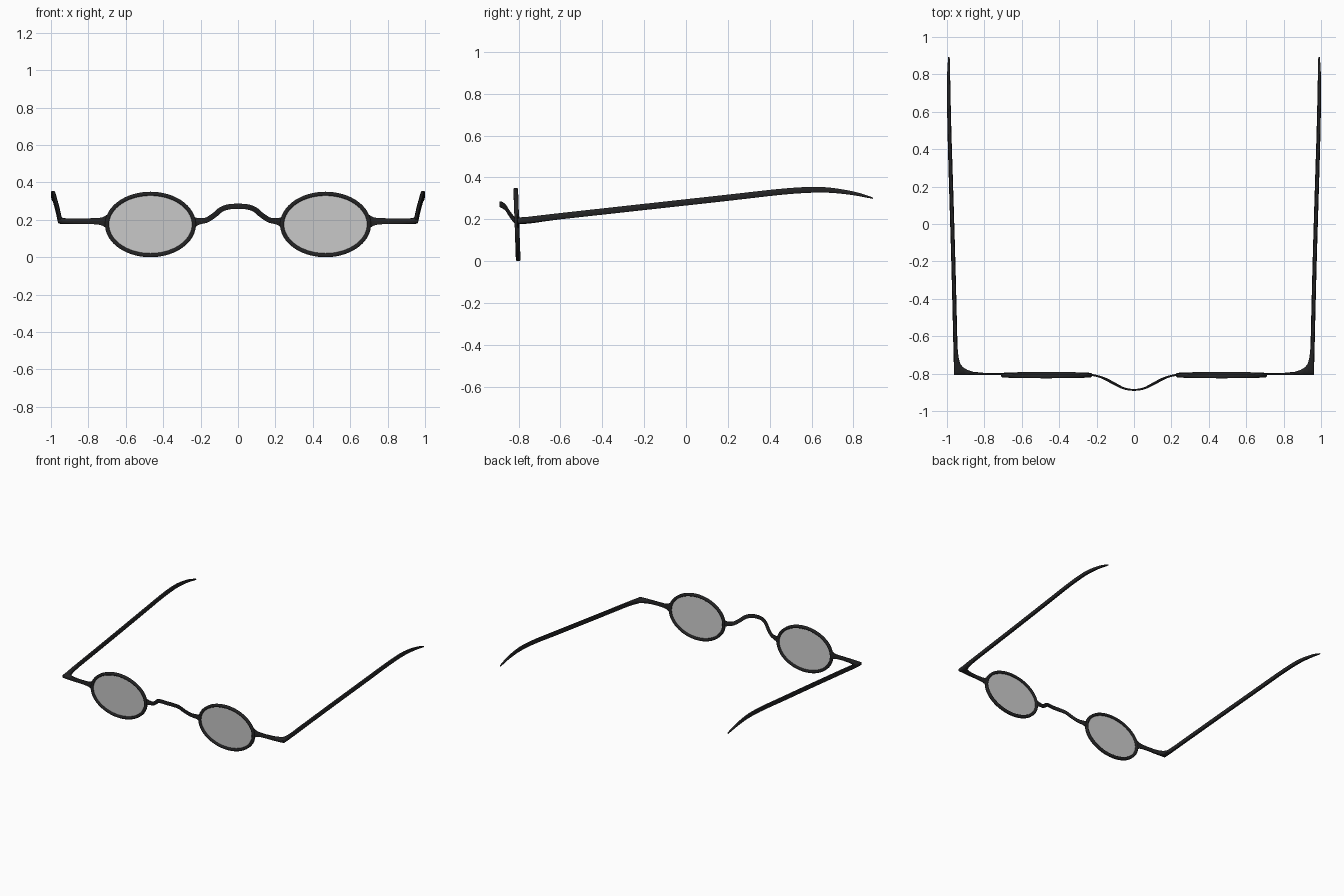
import bpy, bmesh
from math import sin, cos, pi
from mathutils import Vector as V

if "Cube" in bpy.data.objects:
    bpy.data.objects.remove(bpy.data.objects["Cube"])


def material(name, rgba):
    m = bpy.data.materials.new(name)
    m.diffuse_color = rgba
    m.use_nodes = True
    m.node_tree.nodes["Principled BSDF"].inputs["Base Color"].default_value = m.diffuse_color
    return m


BLACK = material("dark_frame", (0.017, 0.017, 0.018, 1))
TINT = material("tinted_lens", (0.52, 0.52, 0.52, 0.5))
SECTION = [(1, -.6), (1, .6), (.65, 1), (-.65, 1), (-1, .6), (-1, -.6), (-.65, -1), (.65, -1)]


def finish(name, bm, mat, mirror=True):
    bmesh.ops.recalc_face_normals(bm, faces=bm.faces[:])
    me = bpy.data.meshes.new(name)
    bm.to_mesh(me)
    bm.free()
    ob = bpy.data.objects.new(name, me)
    bpy.context.collection.objects.link(ob)
    me.materials.append(mat)
    bpy.context.view_layer.objects.active = ob
    ob.select_set(True)
    bpy.ops.object.shade_smooth_by_angle(angle=0.9)
    ob.select_set(False)
    if mirror:
        mod = ob.modifiers.new("mirror", 'MIRROR')
        mod.use_mirror_merge = False
    return ob


def sweep(name, stations, closed=False, mirror=True):
    """Skin rounded sections; a station is (centre, half vector a, half vector b)."""
    bm = bmesh.new()
    rings = [[bm.verts.new(c + a * u + b * v) for u, v in SECTION] for c, a, b in stations]
    n, k = len(rings), len(SECTION)
    for i in range(n if closed else n - 1):
        r, s = rings[i], rings[(i + 1) % n]
        for j in range(k):
            bm.faces.new((r[j], r[(j + 1) % k], s[(j + 1) % k], s[j]))
    if not closed:
        bm.faces.new(rings[0])
        bm.faces.new(rings[-1])
    return finish(name, bm, BLACK, mirror)


def smooth(pts, steps):
    """Catmull-Rom interpolation of equal-length tuples."""
    p = [pts[0]] + pts + [pts[-1]]
    out = []
    for i in range(1, len(p) - 2):
        for s in range(steps):
            t = s / steps
            out.append(tuple(
                .5 * (2 * b + (c - a) * t + (2 * a - 5 * b + 4 * c - d) * t * t + (3 * b - a - 3 * c + d) * t ** 3)
                for a, b, c, d in zip(*p[i - 1:i + 3])))
    return out + [pts[-1]]


# Oval rims, leaning slightly forward at the top
CX, CZ, CY, A, B, LEAN = .468, .175, -.808, .2325, .1645, -.035


def oval(t, a, b):
    return V((CX + a * cos(t), CY + LEAN * b * sin(t), CZ + b * sin(t)))


N = 72
depth = V((0, .011, 0))
rim = []
for i in range(N):
    t = 2 * pi * i / N
    out = V((cos(t) / A, 0, sin(t) / B)).normalized() * .0105
    rim.append((oval(t, A, B), out, depth))
sweep("rim", rim, closed=True)

# Tinted lenses
bm = bmesh.new()
bm.faces.new([bm.verts.new(oval(2 * pi * i / N, A, B)) for i in range(N)])
finish("lens", bm, TINT)

# Arched nose bridge: x, y, z, half height
half = [(.234, -.808, .188, .034), (.222, -.808, .19, .022), (.2, -.812, .193, .016), (.165, -.823, .2, .014),
        (.125, -.843, .226, .014), (.09, -.862, .255, .014), (.05, -.88, .269, .014)]
path = [(-x, y, z, h) for x, y, z, h in half] + [(0, -.887, .272, .014)] + half[::-1]
path = smooth(path, 5)
bridge = []
for i, (x, y, z, h) in enumerate(path):
    t = V(path[min(i + 1, len(path) - 1)][:3]) - V(path[max(i - 1, 0)][:3])
    up = V((-t.z, 0, t.x)).normalized()
    bridge.append((V((x, y, z)), t.cross(up).normalized() * .005, up * h))
sweep("bridge", bridge, mirror=False)

# End piece and temple arm: outer x, outer y, inner x, inner y, z, half height
corner = [(.697, -.809, .697, -.797, .19, .04), (.708, -.808, .708, -.798, .19, .032),
          (.725, -.807, .725, -.797, .191, .022), (.75, -.806, .75, -.797, .192, .017),
          (.8, -.806, .8, -.796, .193, .015), (.86, -.806, .86, -.79, .193, .015),
          (.905, -.806, .893, -.779, .193, .015), (.935, -.806, .916, -.764, .193, .015),
          (.962, -.806, .928, -.749, .194, .015), (.963, -.76, .936, -.722, .197, .015),
          (.965, -.7, .942, -.68, .204, .015)]
arm = [(.967, -.6, .945, -.6, .215, .015), (.977, -.2, .955, -.2, .259, .015),
       (.989, .2, .967, .2, .303, .015), (.996, .45, .975, .45, .331, .0145),
       (.999, .6, .979, .6, .341, .014), (1, .7, .981, .7, .338, .012),
       (.999, .8, .983, .8, .324, .009), (.996, .86, .983, .86, .31, .006),
       (.993, .893, .986, .893, .301, .003)]
side = []
for ox, oy, ix, iy, z, h in corner + smooth(arm, 4):
    o, q = V((ox, oy, z)), V((ix, iy, z))
    side.append(((o + q) / 2, (o - q) / 2, V((0, 0, h))))
sweep("temple_arm", side)
